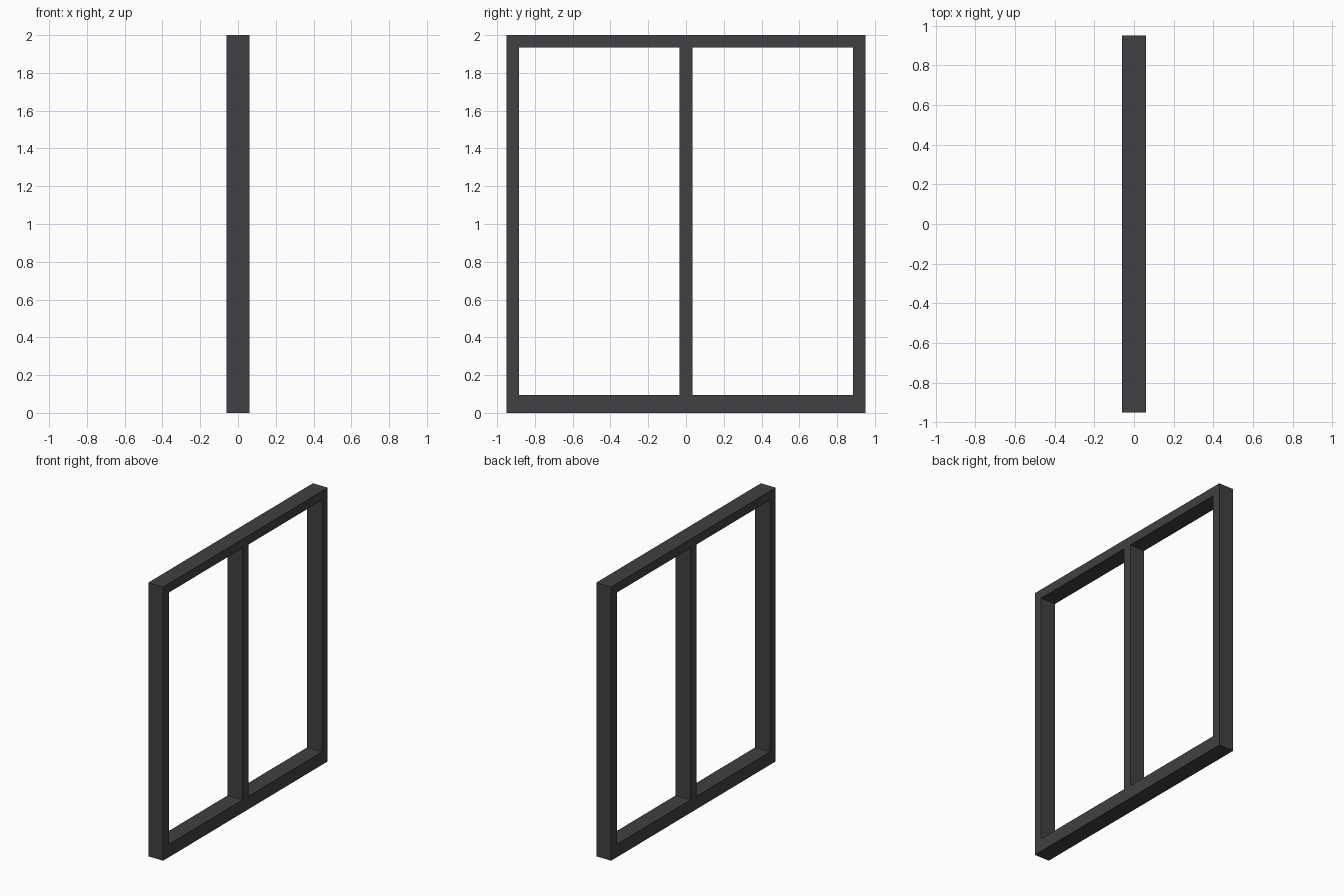
import bpy, bmesh

if "Cube" in bpy.data.objects:
    bpy.data.objects.remove(bpy.data.objects["Cube"])

HALF_DEPTH = 0.06       # frame thickness in x, halved
HALF_WIDTH = 0.95       # frame width in y, halved
HEIGHT = 2.0
STILE = 0.066           # width of side stiles and top rail
SILL = 0.095            # height of bottom rail
HALF_MULLION = 0.034

dark = bpy.data.materials.new("charcoal")
dark.diffuse_color = (0.052, 0.052, 0.056, 1)
dark.use_nodes = True
dark.node_tree.nodes["Principled BSDF"].inputs["Base Color"].default_value = dark.diffuse_color


def make_object(name, bm):
    bmesh.ops.recalc_face_normals(bm, faces=bm.faces)
    mesh = bpy.data.meshes.new(name)
    bm.to_mesh(mesh)
    bm.free()
    mesh.materials.append(dark)
    obj = bpy.data.objects.new(name, mesh)
    bpy.context.collection.objects.link(obj)
    return obj


def rectangle(y0, y1, z0, z1):
    return [(y0, z0), (y1, z0), (y1, z1), (y0, z1)]


# Outer frame: mitred ring of four members
bm = bmesh.new()
outlines = (rectangle(-HALF_WIDTH, HALF_WIDTH, 0, HEIGHT),
            rectangle(STILE - HALF_WIDTH, HALF_WIDTH - STILE, SILL, HEIGHT - STILE))
outer_l, inner_l, outer_r, inner_r = [
    [bm.verts.new((x, y, z)) for y, z in outline]
    for x in (-HALF_DEPTH, HALF_DEPTH) for outline in outlines]
for a, b in ((outer_l, inner_l), (inner_l, inner_r),
             (inner_r, outer_r), (outer_r, outer_l)):
    for i in range(4):
        j = (i + 1) % 4
        bm.faces.new((a[i], a[j], b[j], b[i]))
make_object("window_frame", bm)

# Centre mullion between the sill and the top rail
bm = bmesh.new()
bmesh.ops.create_cube(bm, size=1)
bottom, top = SILL, HEIGHT - STILE
bmesh.ops.scale(bm, vec=(2 * HALF_DEPTH, 2 * HALF_MULLION, top - bottom), verts=bm.verts)
bmesh.ops.translate(bm, vec=(0, 0, (bottom + top) / 2), verts=bm.verts)
make_object("centre_mullion", bm)
